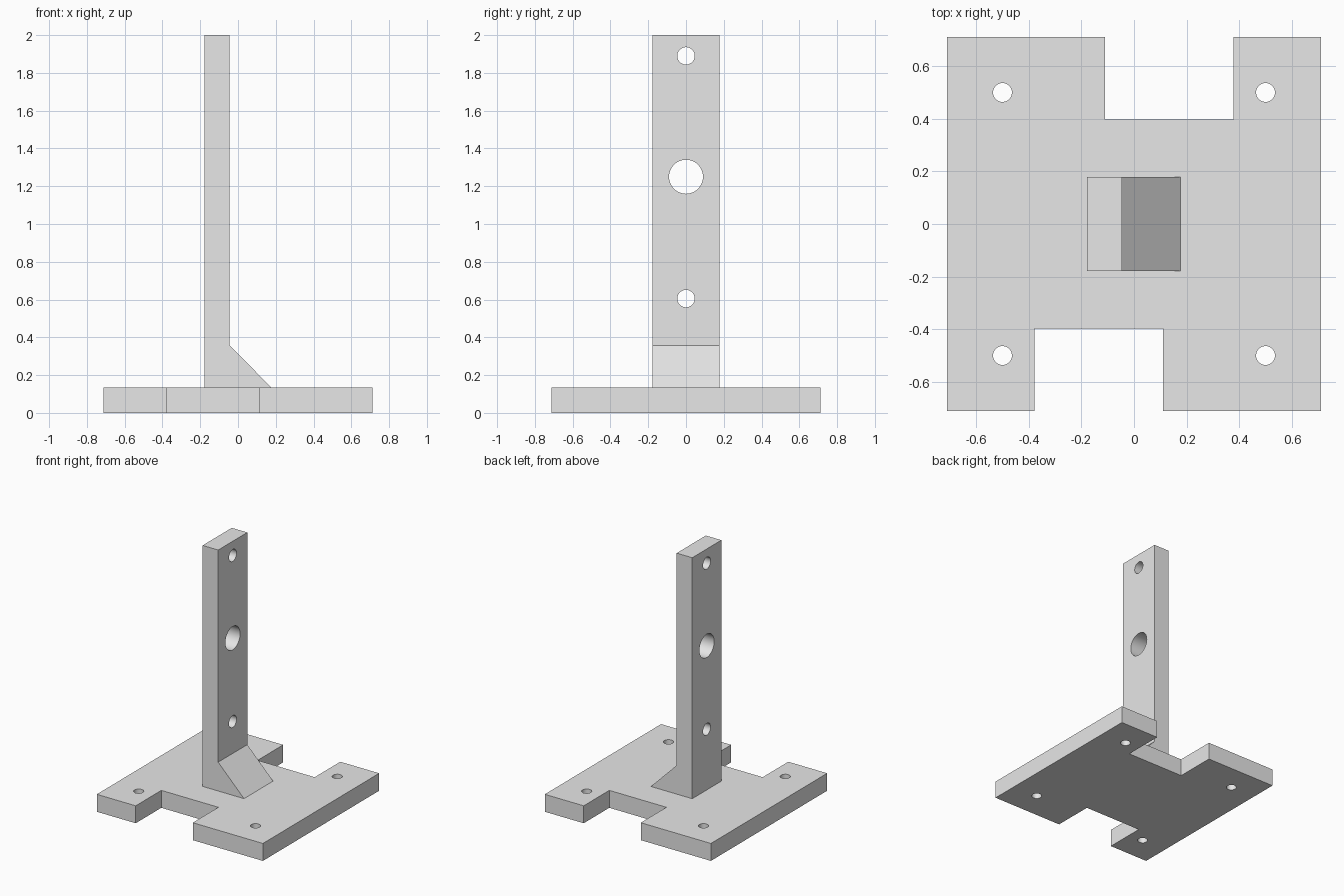
import bpy, bmesh, math
from mathutils import Vector

cube = bpy.data.objects.get("Cube")
if cube:
    bpy.data.objects.remove(cube, do_unlink=True)

grey = bpy.data.materials.new("light_grey")
grey.use_nodes = True
grey.diffuse_color = (0.8, 0.8, 0.8, 1)
grey.node_tree.nodes["Principled BSDF"].inputs["Base Color"].default_value = (0.8, 0.8, 0.8, 1)


def prism(name, outline, start, depth):
    """Extrude a closed outline of 3D points along depth."""
    bm = bmesh.new()
    face = bm.faces.new([bm.verts.new(Vector(p) + Vector(start)) for p in outline])
    grown = bmesh.ops.extrude_face_region(bm, geom=[face])["geom"]
    moved = [v for v in grown if isinstance(v, bmesh.types.BMVert)]
    bmesh.ops.translate(bm, verts=moved, vec=depth)
    bmesh.ops.recalc_face_normals(bm, faces=bm.faces)
    mesh = bpy.data.meshes.new(name)
    bm.to_mesh(mesh)
    bm.free()
    mesh.materials.append(grey)
    obj = bpy.data.objects.new(name, mesh)
    bpy.context.collection.objects.link(obj)
    return obj


def drill(obj, centre, radius, rotation=(0, 0, 0)):
    """Cut a round through hole, then discard the cutter."""
    bpy.ops.mesh.primitive_cylinder_add(vertices=48, radius=radius, depth=0.5,
                                        location=centre, rotation=rotation)
    cutter = bpy.context.object
    cutter.name = "hole_cutter"
    cutter.hide_render = True
    cutter.data.materials.append(grey)
    cut = obj.modifiers.new("hole", "BOOLEAN")
    cut.operation = "DIFFERENCE"
    cut.solver = "EXACT"
    cut.object = cutter
    bpy.context.view_layer.objects.active = obj
    bpy.ops.object.modifier_apply(modifier=cut.name)
    bpy.data.objects.remove(cutter, do_unlink=True)


def finish(obj):
    bpy.ops.object.select_all(action="DESELECT")
    obj.select_set(True)
    bpy.context.view_layer.objects.active = obj
    bpy.ops.object.shade_smooth_by_angle(angle=math.radians(30))


# Base plate: the notched front half turned half a circle gives the back half
HALF, THICK = 0.711, 0.135
front = [(-HALF, -HALF), (-0.378, -HALF), (-0.378, -0.398),
         (0.111, -0.398), (0.111, -HALF), (HALF, -HALF)]
outline = [(x, y, 0) for x, y in front] + [(-x, -y, 0) for x, y in front]
base_plate = prism("base_plate", outline, (0, 0, 0), (0, 0, THICK))
for x in (-0.5, 0.5):
    for y in (-0.5, 0.5):
        drill(base_plate, (x, y, THICK / 2), 0.036)
finish(base_plate)

# Upright post
WIDE, BACK, FACE = 0.178, -0.178, -0.045
side = [(BACK, 0, THICK), (FACE, 0, THICK), (FACE, 0, 2), (BACK, 0, 2)]
post = prism("upright_post", side, (0, -WIDE, 0), (0, 2 * WIDE, 0))
for z, radius in ((0.605, 0.046), (1.25, 0.09), (1.89, 0.046)):
    drill(post, ((BACK + FACE) / 2, 0, z), radius, (0, math.pi / 2, 0))
finish(post)

# Sloped brace at the foot of the post
wedge = [(FACE, 0, THICK), (0.176, 0, THICK), (FACE, 0, 0.358)]
prism("foot_brace", wedge, (0, -WIDE, 0), (0, 2 * WIDE, 0))
